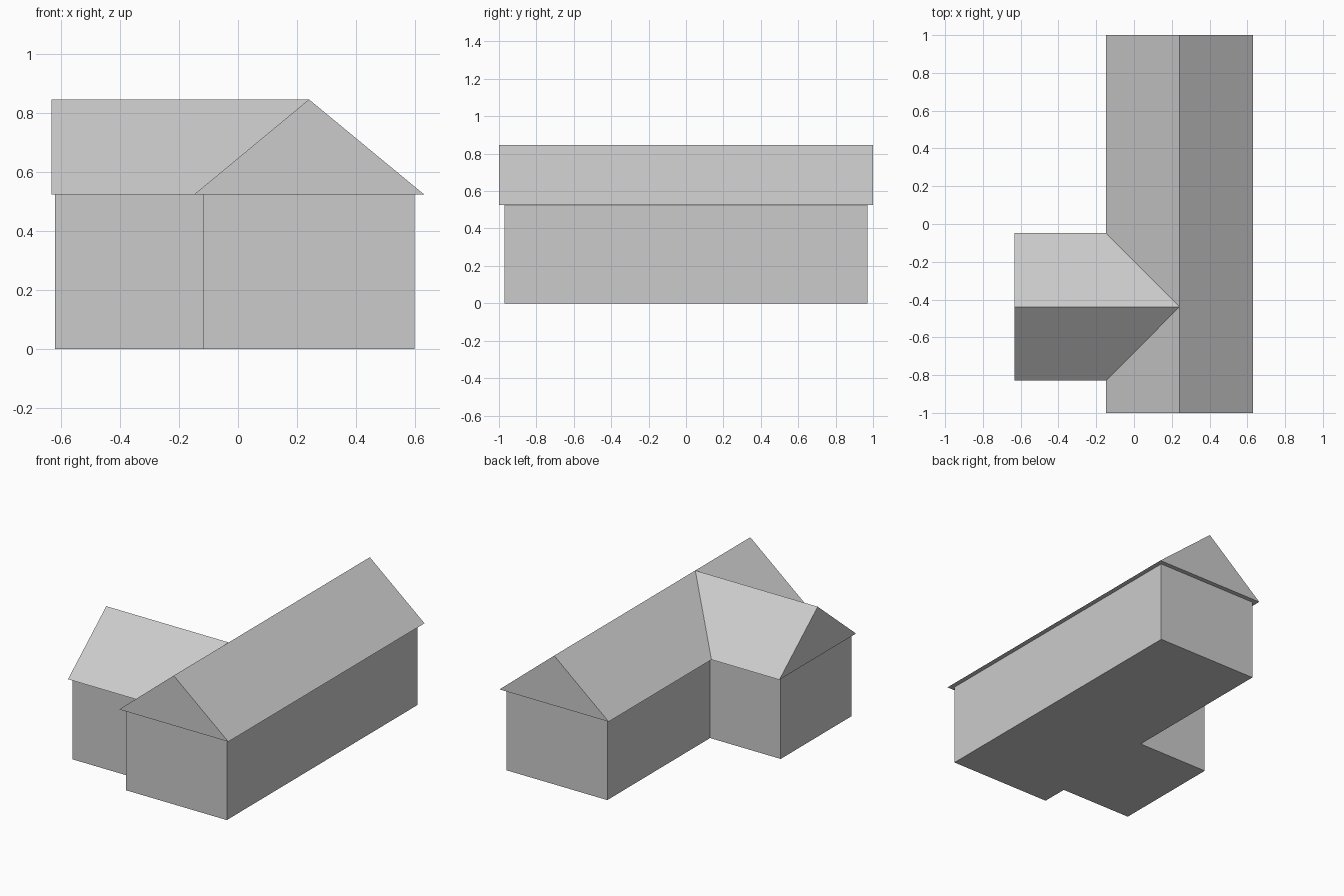
import bpy
import bmesh

cube = bpy.data.objects.get("Cube")
if cube:
    bpy.data.objects.remove(cube, do_unlink=True)

EAVE, RIDGE = 0.525, 0.847

grey = bpy.data.materials.new("plain grey")
grey.use_nodes = True
colour = (0.6, 0.6, 0.6, 1)
grey.diffuse_color = colour
grey.node_tree.nodes["Principled BSDF"].inputs["Base Color"].default_value = colour


def outline(left, right, front, back, wing_end, wing_front, wing_back):
    """T-shaped footprint, anticlockwise from the front left corner."""
    return [(left, front), (right, front), (right, back), (left, back),
            (left, wing_back), (wing_end, wing_back),
            (wing_end, wing_front), (left, wing_front)]


def finish(name, bm):
    bmesh.ops.recalc_face_normals(bm, faces=bm.faces)
    mesh = bpy.data.meshes.new(name)
    bm.to_mesh(mesh)
    bm.free()
    mesh.materials.append(grey)
    bpy.context.collection.objects.link(bpy.data.objects.new(name, mesh))


# Walls: footprint raised to the eaves
bm = bmesh.new()
plan = outline(-0.118, 0.6, -0.971, 0.971, -0.622, -0.8, -0.077)
floor = bm.faces.new([bm.verts.new((x, y, 0)) for x, y in plan])
top = bmesh.ops.extrude_face_region(bm, geom=[floor])["geom"]
bmesh.ops.translate(bm, vec=(0, 0, EAVE),
                    verts=[v for v in top if isinstance(v, bmesh.types.BMVert)])
finish("walls", bm)

# Roof: overhanging soffit, gables and slopes meeting in two valleys
bm = bmesh.new()
plan = outline(-0.148, 0.631, -1, 1, -0.633, -0.829, -0.048)
fl, fr, br, bl, vb, wb, wf, vf = eaves = [bm.verts.new((x, y, EAVE)) for x, y in plan]
front, back, joint, wing = [bm.verts.new((x, y, RIDGE)) for x, y in
                            [(0.241, -1), (0.241, 1), (0.241, -0.439), (-0.633, -0.439)]]
for face in (eaves,                                       # soffit
             (fl, fr, front), (br, bl, back), (wb, wf, wing),  # gables
             (fr, br, back, joint, front),                # long slope
             (fl, front, joint, vf), (vb, joint, back, bl),  # split slope
             (wf, vf, joint, wing), (vb, wb, wing, joint)):  # wing slopes
    bm.faces.new(face)
finish("roof", bm)
